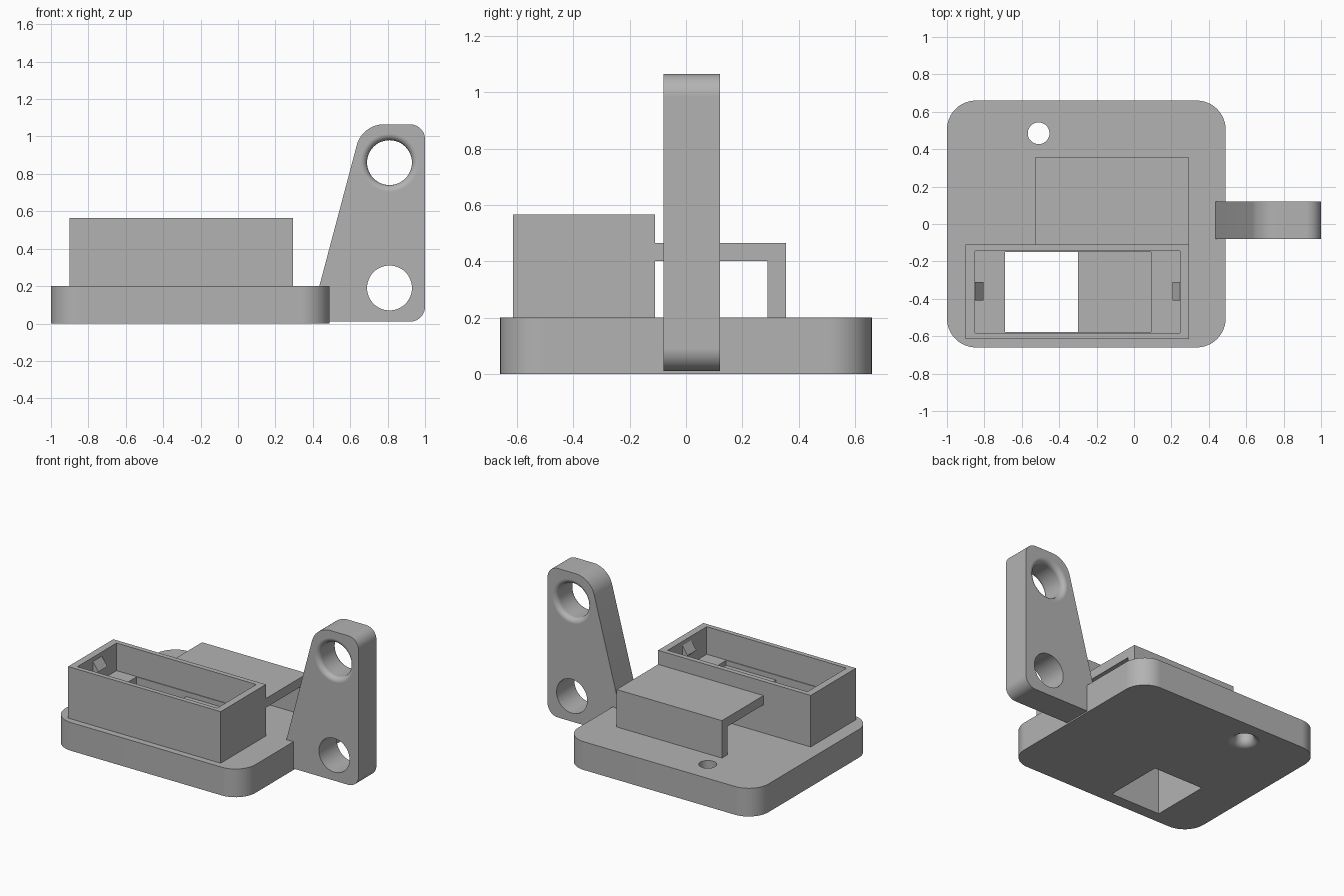
import bpy, bmesh
from math import sin, cos, pi, radians
from mathutils import Vector, Matrix

cube = bpy.data.objects.get("Cube")
if cube:
    bpy.data.objects.remove(cube, do_unlink=True)

grey = bpy.data.materials.new("Plain grey")
grey.use_nodes = True
COLOUR = (0.45, 0.45, 0.45, 1)
grey.diffuse_color = COLOUR
grey.node_tree.nodes["Principled BSDF"].inputs["Base Color"].default_value = COLOUR


def make(name, bm):
    bmesh.ops.recalc_face_normals(bm, faces=bm.faces)
    mesh = bpy.data.meshes.new(name)
    bm.to_mesh(mesh)
    bm.free()
    mesh.materials.append(grey)
    obj = bpy.data.objects.new(name, mesh)
    bpy.context.collection.objects.link(obj)
    return obj


def box(name, low, high):
    bm = bmesh.new()
    low, high = Vector(low), Vector(high)
    size = Matrix.Diagonal((*(high - low), 1))
    bmesh.ops.create_cube(bm, size=1, matrix=Matrix.Translation((low + high) / 2) @ size)
    return make(name, bm)


def prism(name, outline, start, end, axis="z"):
    """Extrude a flat outline; along y the outline is read as x, z."""
    put = (lambda a, b, h: (a, b, h)) if axis == "z" else (lambda a, b, h: (a, h, b))
    bm = bmesh.new()
    rings = [[bm.verts.new(put(a, b, h)) for a, b in outline] for h in (start, end)]
    for ring in rings:
        bm.faces.new(ring)
    n = len(outline)
    for i in range(n):
        j = (i + 1) % n
        bm.faces.new((rings[0][i], rings[0][j], rings[1][j], rings[1][i]))
    return make(name, bm)


def arc(cx, cy, r, a0, a1, steps=12):
    angles = [radians(a0 + (a1 - a0) * i / steps) for i in range(steps + 1)]
    return [(cx + r * cos(a), cy + r * sin(a)) for a in angles]


def lathe(name, profile, centre, axis="z", n=48):
    """Solid of revolution from (radius, height) pairs."""
    bm = bmesh.new()
    rings = []
    for r, h in profile:
        ring = []
        for i in range(n):
            u, v = r * cos(2 * pi * i / n), r * sin(2 * pi * i / n)
            place = (u, v, h) if axis == "z" else (u, h, v)
            ring.append(bm.verts.new(Vector(centre) + Vector(place)))
        rings.append(ring)
    for a, b in zip(rings, rings[1:]):
        for i in range(n):
            j = (i + 1) % n
            bm.faces.new((a[i], a[j], b[j], b[i]))
    bm.faces.new(rings[0])
    bm.faces.new(rings[-1])
    return make(name, bm)


def cut(obj, *cutters):
    for cutter in cutters:
        mod = obj.modifiers.new("cut", "BOOLEAN")
        mod.operation, mod.solver, mod.object = "DIFFERENCE", "EXACT", cutter
        bpy.context.view_layer.objects.active = obj
        bpy.ops.object.modifier_apply(modifier=mod.name)
        bpy.data.objects.remove(cutter, do_unlink=True)


def smooth(obj):
    bpy.ops.object.select_all(action="DESELECT")
    obj.select_set(True)
    bpy.context.view_layer.objects.active = obj
    bpy.ops.object.shade_smooth_by_angle(angle=radians(30))
    obj.modifiers.new("even_shading", "WEIGHTED_NORMAL").keep_sharp = True


# Rounded base slab with a flared screw hole and a square opening
R, LEFT, RIGHT, SIDE, TOP = 0.155, -1.0, 0.49, 0.66, 0.2
outline = (arc(RIGHT - R, SIDE - R, R, 0, 90) + arc(LEFT + R, SIDE - R, R, 90, 180)
           + arc(LEFT + R, R - SIDE, R, 180, 270) + arc(RIGHT - R, R - SIDE, R, 270, 360))
base = prism("base_slab", outline, 0, TOP)
flare = arc(0.108, 0.05, 0.05, 270, 180, 8)
screw = lathe("screw_cutter", [(0.108, -0.1)] + flare + [(0.058, 0.3)], (-0.51, 0.485, 0))
opening = ((-0.69, -0.577), (-0.30, -0.15))
cut(base, screw, box("opening_cutter", (*opening[0], -0.1), (*opening[1], 0.5)))
smooth(base)

# Open-topped box with a stepped floor above the opening
tray = box("open_box", (-0.9, -0.615, TOP), (0.295, -0.11, 0.565))
cut(tray,
    box("cavity_cutter", (-0.85, -0.582, 0.37), (0.245, -0.145, 0.7)),
    box("pocket_cutter", (-0.69, -0.577, 0.335), (0.09, -0.15, 0.6)),
    box("opening_cutter", (*opening[0], 0.1), (*opening[1], 0.5)))

# Snap wedges on the end walls of the box
for side, wall, d in (("right", -0.85, 0.045), ("left", 0.245, -0.04)):
    prism(side + "_snap_wedge",
          [(wall - d / 5, 0.535), (wall, 0.535), (wall + d, 0.475), (wall, 0.44), (wall - d / 5, 0.44)],
          -0.41, -0.31, "y")

# Shelf behind the box, resting on a back wall
prism_outline = [(-0.11, 0.4), (0.29, 0.4), (0.29, TOP), (0.355, TOP), (0.355, 0.465), (-0.11, 0.465)]
shelf = prism("shelf_cover", prism_outline, -0.53, 0.295)
shelf.data.transform(Matrix(((0, 0, 1, 0), (1, 0, 0, 0), (0, 1, 0, 0), (0, 0, 0, 1))))

# Upright arm with two holes; the upper one has rounded lips
FRONT, BACK = -0.08, 0.12
outline = ([(0.435, 0.01), (0.435, TOP)] + arc(0.78, 0.915, 0.15, 165, 90)
           + arc(0.92, 0.985, 0.08, 90, 0) + arc(0.92, 0.09, 0.08, 0, -90))
arm = prism("upright_arm", outline, FRONT, BACK, "y")
LIP = 0.035
r = 0.12
profile = ([(r + LIP, FRONT - 0.1)] + arc(r + LIP, FRONT + LIP, LIP, 270, 180, 8)
           + arc(r + LIP, BACK - LIP, LIP, 180, 90, 8) + [(r + LIP, BACK + 0.1)])
cut(arm,
    lathe("upper_cutter", profile, (0.81, 0, 0.86), "y"),
    lathe("lower_cutter", [(r, FRONT - 0.1), (r, BACK + 0.1)], (0.81, 0, 0.19), "y"))
smooth(arm)
